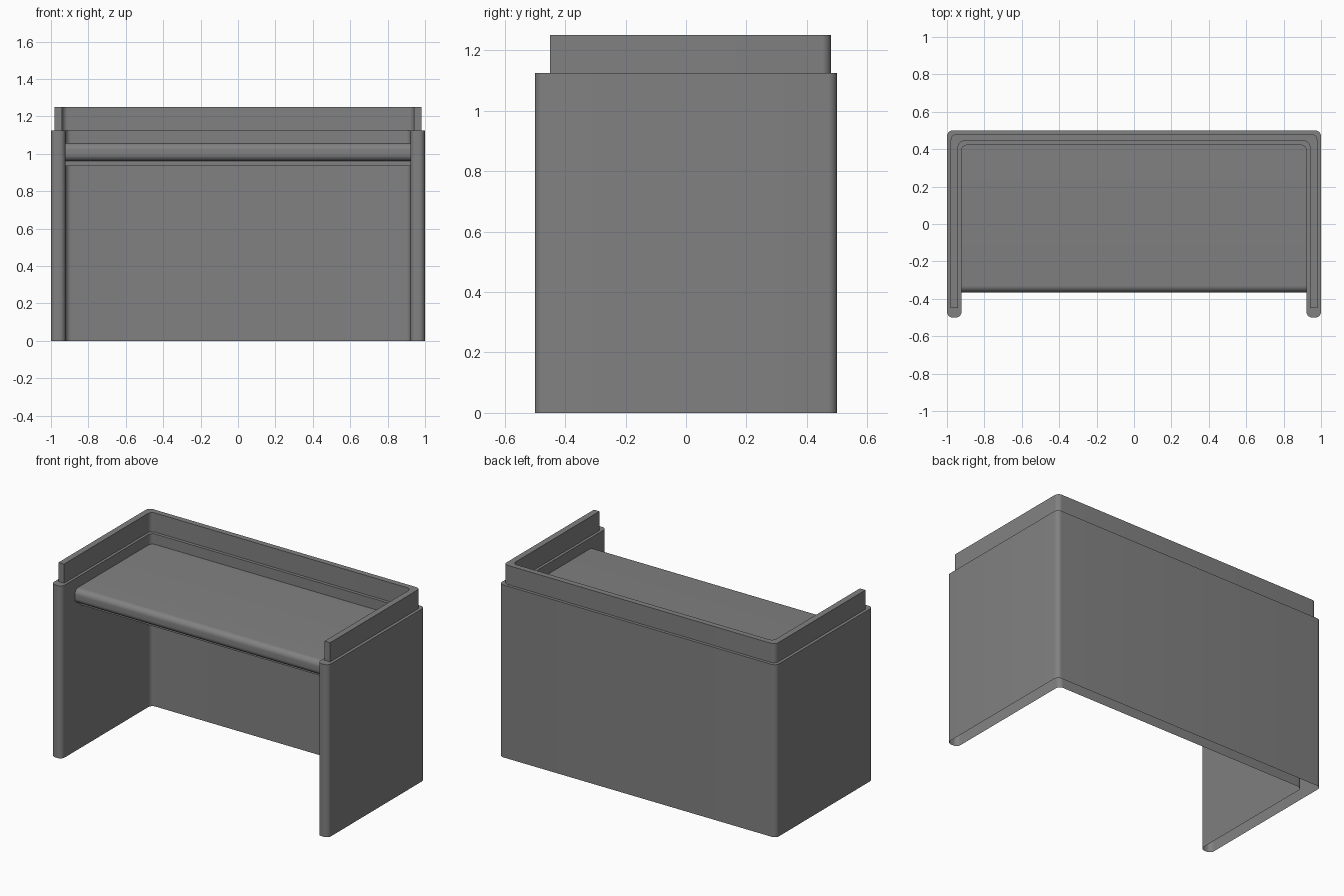
import bpy
import bmesh
from math import radians
from mathutils import Vector

if "Cube" in bpy.data.objects:
    bpy.data.objects.remove(bpy.data.objects["Cube"])

grey = bpy.data.materials.new("dark_grey")
grey.diffuse_color = (0.22, 0.22, 0.22, 1)
grey.use_nodes = True
grey.node_tree.nodes["Principled BSDF"].inputs["Base Color"].default_value = grey.diffuse_color


def rounded(corners, steps=6):
    """Outline from (x, y, radius) corners, each right angle replaced by an arc."""
    pts = []
    n = len(corners)
    for i, (x, y, r) in enumerate(corners):
        p = Vector((x, y))
        if r == 0:
            pts.append(p)
            continue
        a = (Vector(corners[i - 1][:2]) - p).normalized() * r
        b = (Vector(corners[(i + 1) % n][:2]) - p).normalized() * r
        for k in range(steps + 1):
            d = (-b).lerp(-a, k / steps).normalized() * r
            pts.append(p + a + b + d)
    return pts


def extrude(name, outline, place, offset, open_start=False):
    """Solid made by sweeping a flat outline along an offset."""
    bm = bmesh.new()
    face = bm.faces.new([bm.verts.new(place(p)) for p in outline])
    ext = bmesh.ops.extrude_face_region(bm, geom=[face], use_keep_orig=True)
    verts = [v for v in ext["geom"] if isinstance(v, bmesh.types.BMVert)]
    bmesh.ops.translate(bm, verts=verts, vec=offset)
    bmesh.ops.recalc_face_normals(bm, faces=bm.faces)
    if open_start:
        bmesh.ops.delete(bm, geom=[face], context="FACES_ONLY")
    mesh = bpy.data.meshes.new(name)
    bm.to_mesh(mesh)
    bm.free()
    mesh.materials.append(grey)
    ob = bpy.data.objects.new(name, mesh)
    bpy.context.collection.objects.link(ob)
    bpy.ops.object.select_all(action="DESELECT")
    ob.select_set(True)
    bpy.context.view_layer.objects.active = ob
    bpy.ops.object.shade_smooth_by_angle(angle=radians(30))
    return ob


def u_wall(name, outer, inner, front, back, back_in, z0, z1, r, r_end):
    """Hollow U-shaped wall, open toward the front and underneath."""
    half = [(inner, back_in, r), (inner, front, r_end),
            (outer, front, r_end), (outer, back, r)]
    corners = half + [(-x, y, rad) for x, y, rad in reversed(half)]
    return extrude(name, rounded(corners),
                   lambda p: (p.x, p.y, z0), (0, 0, z1 - z0), open_start=True)


def shelf(name, front, z0, z1, r, half_width=0.922, back=0.422):
    """Board across the walls, with its front edge rounded by r."""
    profile = [(back, z0, 0), (front, z0, r), (front, z1, r), (back, z1, 0)]
    return extrude(name, rounded(profile),
                   lambda p: (-half_width, p.x, p.y), (2 * half_width, 0, 0))


# Main body and the thinner raised rim on top
u_wall("body_walls", 1.0, 0.922, -0.5, 0.5, 0.422, 0.0, 1.125, 0.03, 0.03)
u_wall("upper_rim", 0.98, 0.94, -0.45, 0.48, 0.443, 1.125, 1.25, 0.03, 0)

# Worktop with rounded nose, and the set-back support board below it
shelf("worktop", -0.365, 0.962, 1.057, 0.035)
shelf("worktop_support", -0.31, 0.936, 0.962, 0)
